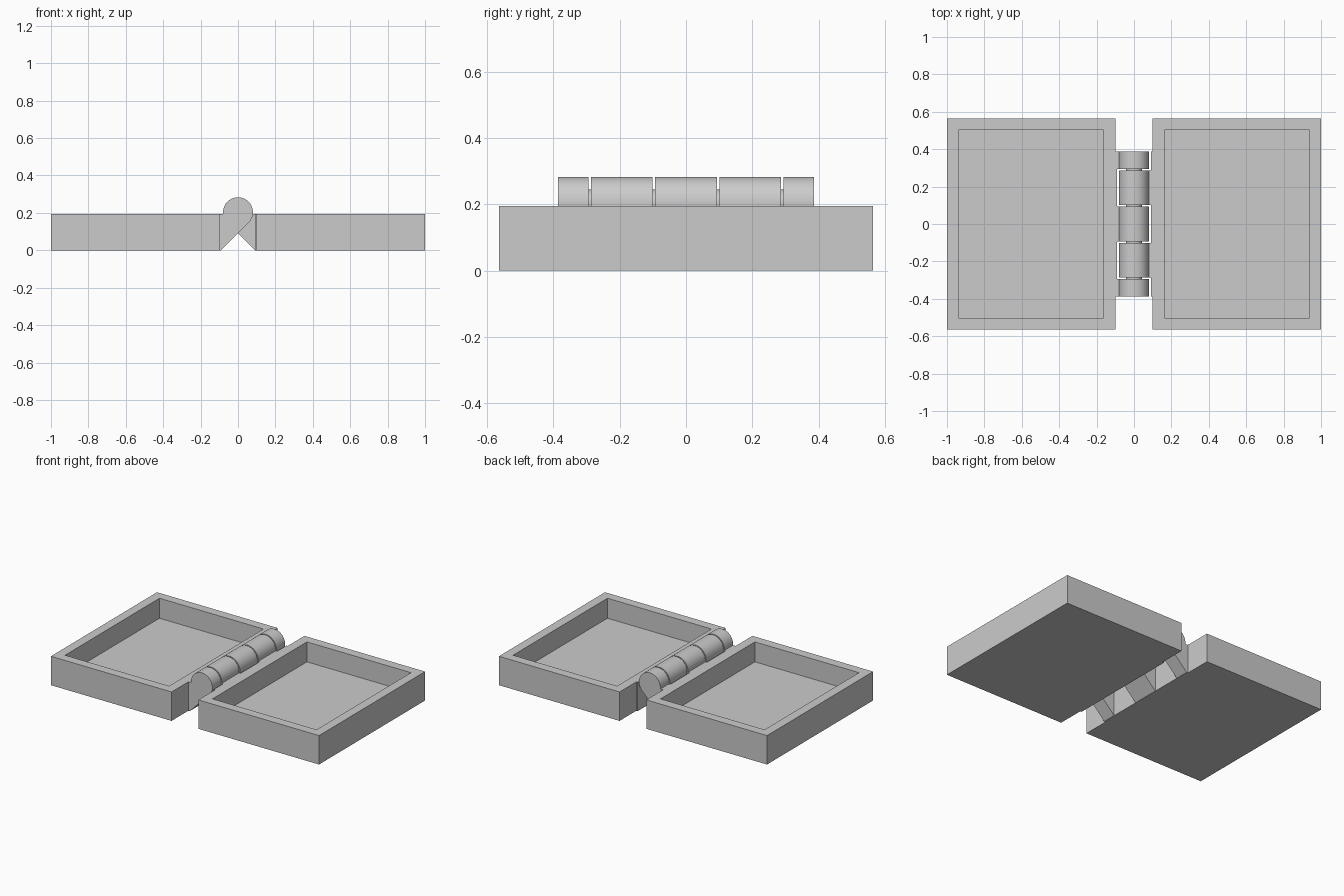
import bpy, bmesh, math
from mathutils import Matrix

cube = bpy.data.objects.get("Cube")
if cube:
    bpy.data.objects.remove(cube, do_unlink=True)

grey = bpy.data.materials.new("plain grey")
grey.use_nodes = True
colour = (0.6, 0.6, 0.6, 1)
grey.diffuse_color = colour
grey.node_tree.nodes["Principled BSDF"].inputs["Base Color"].default_value = colour

HEIGHT, DEPTH = 0.195, 0.565       # tray height, half depth
INNER, PLATE = 0.1, 0.09           # tray inner edge, hinge plate face
RADIUS, AXIS = 0.08, 0.203         # hinge barrel
HALF = 0.387                       # half length of the hinge


def finish(bm, name, smooth=False):
    bmesh.ops.recalc_face_normals(bm, faces=bm.faces)
    mesh = bpy.data.meshes.new(name)
    bm.to_mesh(mesh)
    bm.free()
    mesh.materials.append(grey)
    obj = bpy.data.objects.new(name, mesh)
    bpy.context.collection.objects.link(obj)
    if smooth:
        bpy.ops.object.select_all(action='DESELECT')
        obj.select_set(True)
        bpy.context.view_layer.objects.active = obj
        bpy.ops.object.shade_smooth_by_angle(angle=math.radians(30))
    return obj


def box(x0, x1, y0, y1, z0, z1):
    bm = bmesh.new()
    bmesh.ops.create_cube(bm, size=1)
    bmesh.ops.scale(bm, vec=(abs(x1 - x0), y1 - y0, z1 - z0), verts=bm.verts)
    bmesh.ops.translate(bm, vec=((x0 + x1) / 2, (y0 + y1) / 2, (z0 + z1) / 2), verts=bm.verts)
    return bm


# Tray: a box whose top face is inset and pushed down
def tray(name, side):
    bm = box(side * INNER, side, -DEPTH, DEPTH, 0, HEIGHT)
    bm.normal_update()
    top = max(bm.faces, key=lambda f: f.calc_center_median().z)
    bmesh.ops.inset_region(bm, faces=[top], thickness=0.062, use_even_offset=True)
    cavity = bmesh.ops.extrude_discrete_faces(bm, faces=[top])["faces"][0]
    bmesh.ops.translate(bm, vec=(0, 0, -0.135), verts=cavity.verts)
    finish(bm, name)


# Knuckle: round barrel with a 45 degree support running down to its tray
def knuckle(name, side, y0, y1):
    profile = [(-PLATE, 0), (math.sqrt(2) * -RADIUS + AXIS - AXIS * 2 + RADIUS * 2 * math.sqrt(2), 0)]
    profile[1] = (RADIUS * math.sqrt(2) - AXIS, 0)
    steps = 36
    for i in range(steps + 1):
        a = math.radians(-45 + 225 * i / steps)
        profile.append((RADIUS * math.cos(a), AXIS + RADIUS * math.sin(a)))
    profile += [(-RADIUS, HEIGHT), (-PLATE, HEIGHT)]
    bm = bmesh.new()
    face = bm.faces.new([bm.verts.new((-side * x, y0, z)) for x, z in profile])
    grown = bmesh.ops.extrude_face_region(bm, geom=[face])["geom"]
    bmesh.ops.translate(bm, vec=(0, y1 - y0, 0),
                        verts=[g for g in grown if isinstance(g, bmesh.types.BMVert)])
    finish(bm, name, smooth=True)


for label, side in (("left", 1), ("right", -1)):
    tray(label + "_tray", side)
    finish(box(side * PLATE, side * INNER, -HALF, HALF, 0, HEIGHT), label + "_hinge_plate")

# Knuckles alternate between the two trays
edges = [(-HALF, -0.294), (-0.286, -0.101), (-0.093, 0.093), (0.101, 0.286), (0.294, HALF)]
for i, (y0, y1) in enumerate(edges):
    knuckle(f"hinge_knuckle_{i + 1}", 1 if i % 2 else -1, y0, y1)

# Pins bridging the gaps between the knuckles
for i in range(len(edges) - 1):
    y = (edges[i][1] + edges[i + 1][0]) / 2
    bm = bmesh.new()
    place = Matrix.Translation((0, y, AXIS)) @ Matrix.Rotation(math.pi / 2, 4, 'X')
    bmesh.ops.create_cone(bm, cap_ends=True, segments=32, radius1=0.042, radius2=0.042,
                          depth=0.03, matrix=place)
    finish(bm, f"hinge_pin_{i + 1}", smooth=True)
